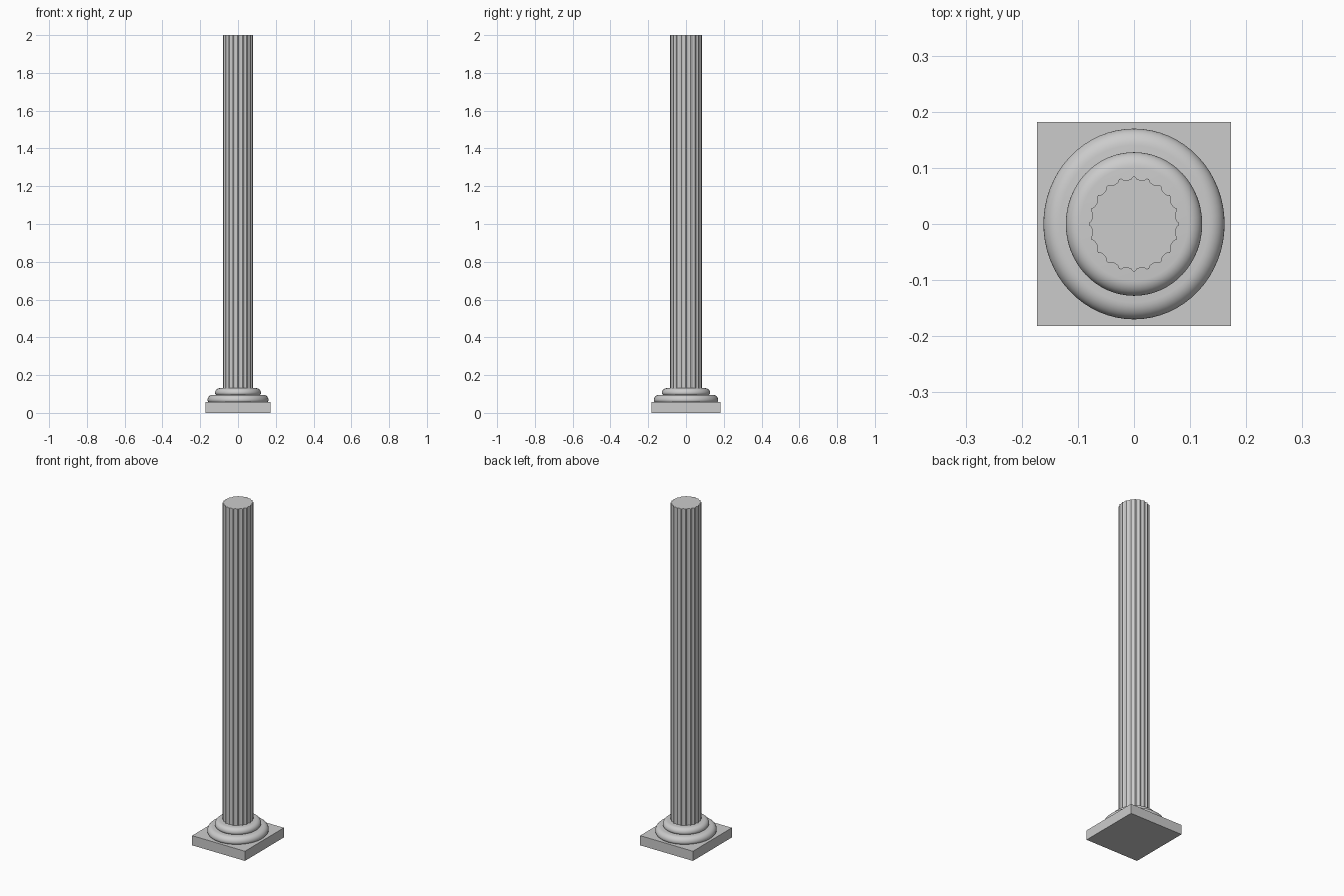
import bpy, bmesh, math

if "Cube" in bpy.data.objects:
    bpy.data.objects.remove(bpy.data.objects["Cube"])

RX, RY = 0.95, 1.0   # plan is slightly narrower in x


def finish(bm, name, angle=30):
    bmesh.ops.recalc_face_normals(bm, faces=bm.faces)
    mesh = bpy.data.meshes.new(name)
    bm.to_mesh(mesh)
    bm.free()
    obj = bpy.data.objects.new(name, mesh)
    bpy.context.collection.objects.link(obj)
    bpy.ops.object.select_all(action='DESELECT')
    obj.select_set(True)
    bpy.context.view_layer.objects.active = obj
    bpy.ops.object.shade_smooth_by_angle(angle=math.radians(angle))
    return obj


def stack(name, rings, angle=30):
    """Skin a list of closed rings of points and cap both ends."""
    bm = bmesh.new()
    loops = [[bm.verts.new(p) for p in ring] for ring in rings]
    n = len(loops[0])
    for a, b in zip(loops, loops[1:]):
        for i in range(n):
            j = (i + 1) % n
            bm.faces.new((a[i], a[j], b[j], b[i]))
    bm.faces.new(loops[0][::-1])
    bm.faces.new(loops[-1])
    return finish(bm, name, angle)


def ring(radius, z, n=64):
    return [(RX * radius * math.cos(2 * math.pi * i / n),
             RY * radius * math.sin(2 * math.pi * i / n), z) for i in range(n)]


def moulding(name, radius, z0, z1, bulge):
    """Rounded moulding: slight undercut below, full round above."""
    h = z1 - z0
    mid = z0 + 0.3 * h
    rings = []
    for k in range(13):
        t = math.radians(-60 + 150 * k / 12)
        s = math.sin(t)
        z = mid + s * (z1 - mid) if s > 0 else mid + s / math.sin(math.radians(60)) * (mid - z0)
        w = bulge if s > 0 else bulge * 0.4
        rings.append(ring(radius - w * (1 - math.cos(t)), z))
    return stack(name, rings)


# square plinth
bm = bmesh.new()
bmesh.ops.create_cube(bm, size=1)
for v in bm.verts:
    v.co = (v.co.x * 0.345, v.co.y * 0.363, (v.co.z + 0.5) * 0.057)
finish(bm, "plinth")

# two rounded base mouldings
moulding("lower_torus", 0.170, 0.057, 0.096, 0.030)
moulding("upper_torus", 0.128, 0.096, 0.131, 0.027)

# fluted shaft: narrow ridges with concave channels between
FLUTES, STEPS, R, DEPTH = 20, 7, 0.0845, 0.0055
section = []
for f in range(FLUTES):
    for s in range(STEPS + 1):
        u = s / STEPS
        a = 2 * math.pi * (f + 0.08 + 0.84 * u) / FLUTES
        r = R - DEPTH * math.sqrt(max(0, 1 - (2 * u - 1) ** 2))
        section.append((RX * r * math.cos(a), RY * r * math.sin(a)))
stack("fluted_shaft", [[(x, y, z) for x, y in section] for z in (0.131, 2.0)], 40)
